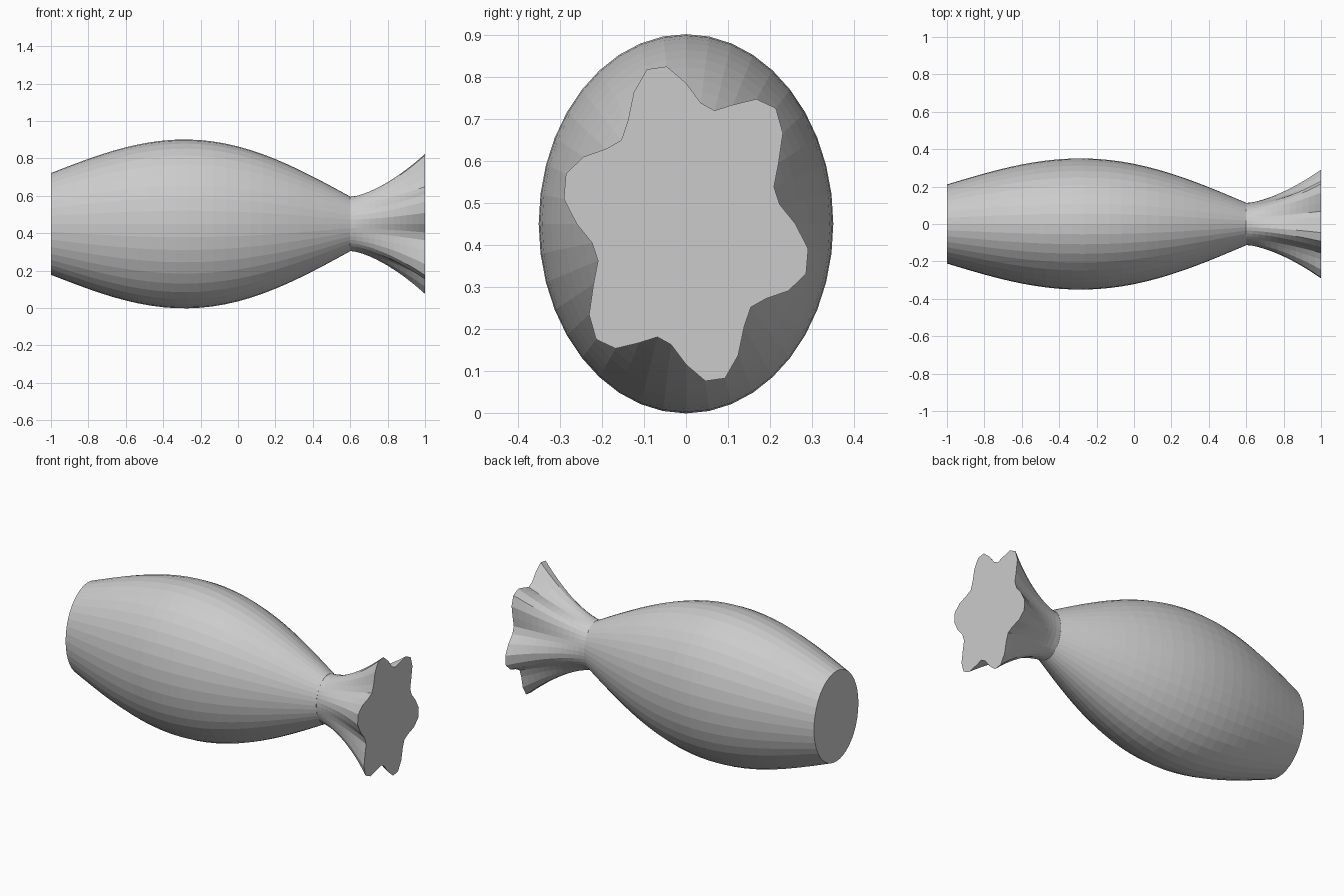
import bpy, bmesh
from math import sin, cos, pi

if "Cube" in bpy.data.objects:
    bpy.data.objects.remove(bpy.data.objects["Cube"])

SIDES = 40        # points around each ring
SQUASH = 0.777    # width / height of the oval section
AXIS_Z = 0.45


def loft(name, x0, x1, steps, radius):
    """Closed tube along x; radius(u, angle) gives the half height."""
    bm = bmesh.new()
    rings = []
    for i in range(steps + 1):
        u = i / steps
        ring = []
        for k in range(SIDES):
            a = 2 * pi * k / SIDES
            r = radius(u, a)
            ring.append(bm.verts.new((x0 + (x1 - x0) * u,
                                      r * SQUASH * cos(a),
                                      AXIS_Z + r * sin(a))))
        rings.append(ring)
    for a, b in zip(rings, rings[1:]):
        for k in range(SIDES):
            n = (k + 1) % SIDES
            bm.faces.new((a[k], a[n], b[n], b[k]))
    bm.faces.new(rings[0])
    bm.faces.new(rings[-1])
    bmesh.ops.recalc_face_normals(bm, faces=bm.faces)
    mesh = bpy.data.meshes.new(name)
    bm.to_mesh(mesh)
    bm.free()
    obj = bpy.data.objects.new(name, mesh)
    bpy.context.collection.objects.link(obj)
    return obj


# Bulging body, cut flat at the left end and narrowing to the neck
loft("body", -1.0, 0.6, 24,
     lambda u, a: 0.272 - 0.126 * u + 0.239 * sin(pi * u))

# Gathered end: flares out from the neck into six growing folds
loft("pleated_end", 0.6, 1.0, 12,
     lambda u, a: (0.145 + 0.19 * u ** 1.5) * (1 - 0.162 * u * sin(6 * a)))
